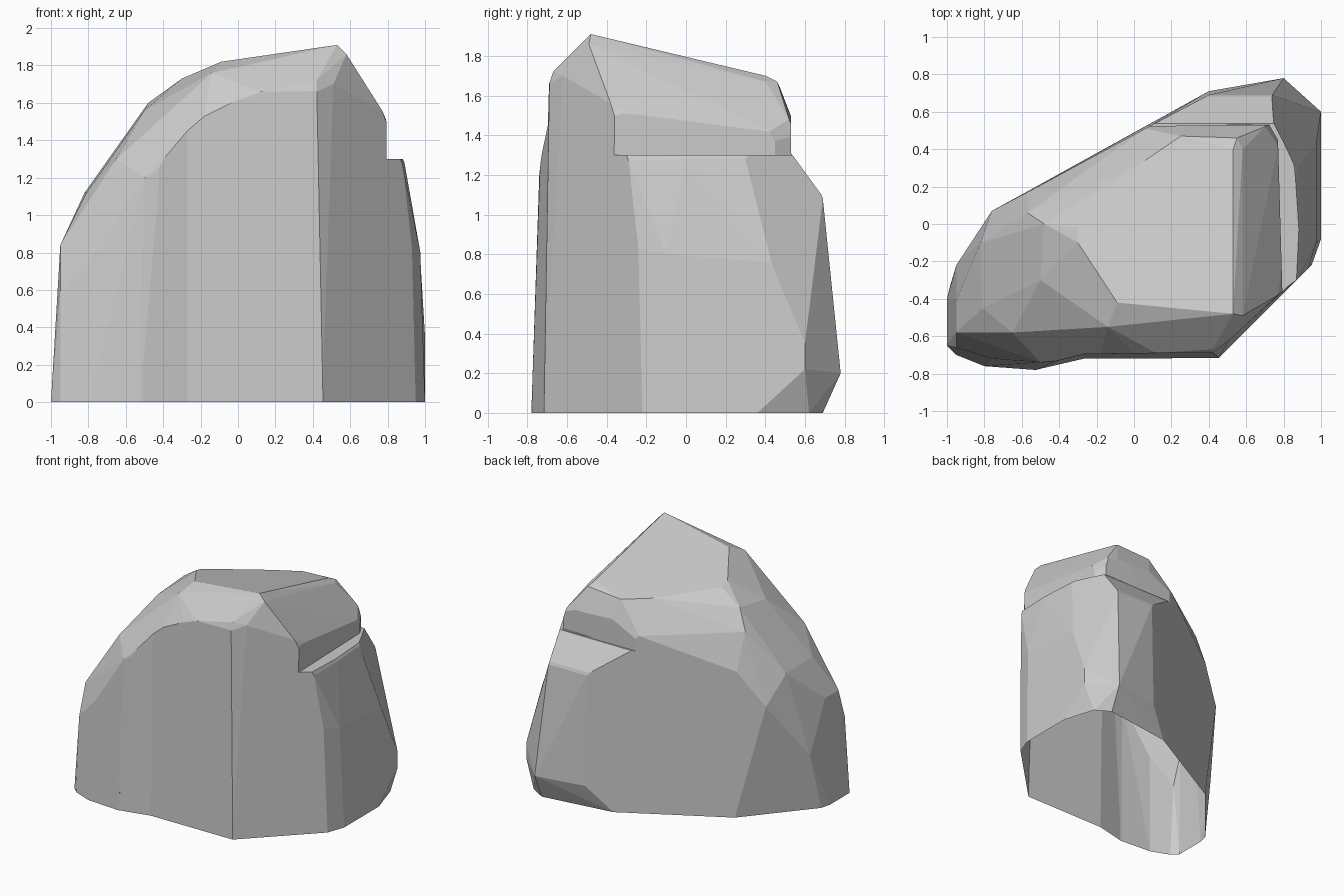
import bpy, bmesh
from math import radians

if "Cube" in bpy.data.objects:
    bpy.data.objects.remove(bpy.data.objects["Cube"])


def finish(bm, name):
    bmesh.ops.recalc_face_normals(bm, faces=bm.faces)
    mesh = bpy.data.meshes.new(name)
    bm.to_mesh(mesh)
    bm.free()
    obj = bpy.data.objects.new(name, mesh)
    bpy.context.collection.objects.link(obj)
    return obj


def hull(name, points, merge=3):
    bm = bmesh.new()
    for p in points:
        bm.verts.new(p)
    res = bmesh.ops.convex_hull(bm, input=bm.verts)
    junk = list({v for v in res["geom_interior"] + res["geom_unused"]
                 if isinstance(v, bmesh.types.BMVert) and v.is_valid})
    bmesh.ops.delete(bm, geom=junk, context="VERTS")
    bmesh.ops.dissolve_limit(bm, angle_limit=radians(merge), verts=bm.verts, edges=bm.edges)
    return finish(bm, name)


def prism(name, outline, z0, z1, lean=0):
    bm = bmesh.new()
    face = bm.faces.new([bm.verts.new((x, y, z0)) for x, y in outline])
    ext = bmesh.ops.extrude_face_region(bm, geom=[face])
    for v in ext["geom"]:
        if isinstance(v, bmesh.types.BMVert):
            v.co.z = z1
            v.co.y += lean
    return finish(bm, name)


# footprint, with the undercut back right corner
base = [(-1, -.40, 0), (-1, -.65, 0), (-.95, -.70, 0), (-.80, -.76, 0),
        (-.53, -.78, 0), (.45, -.72, 0), (.95, -.22, 0),
        (1, -.08, 0), (1, .36, 0), (.92, .62, 0), (.80, .69, 0), (.22, .61, 0),
        (-.56, .18, 0), (-.98, -.32, 0)]

# right and back shoulder
shoulder = [(1, .60, .22), (1, .60, .35), (.80, .78, .2), (.40, .71, .2),
            (.93, -.24, .83), (.975, -.10, .80), (.975, .43, .76),
            (.88, -.29, 1.27), (.89, 0, 1.28), (.87, .30, 1.28),
            (.76, .71, .83), (.74, .69, 1.08), (.40, .69, 1.08)]

# left flank and front wall rim
flank = [(-.95, -.41, .84), (-.95, -.58, .84), (-.95, -.66, .6),
         (-.95, -.22, .45), (-.76, .07, .90), (-.57, .17, 1.17),
         (-.82, -.10, 1.12), (-.81, -.45, 1.12), (-.76, -.72, .8),
         (-.65, -.58, 1.30), (-.50, -.74, 1.20), (-.35, -.71, 1.36),
         (-.18, -.70, 1.52), (0, -.69, 1.62), (.12, -.69, 1.66),
         (.42, -.69, 1.66), (.51, -.62, 1.70)]

# sloping crown
crown = [(.53, -.48, 1.91), (.53, .40, 1.70), (.25, .47, 1.65), (.06, .34, 1.66),
         (-.30, -.02, 1.71), (-.30, -.10, 1.73), (-.18, -.27, 1.775),
         (-.09, -.42, 1.82), (-.14, -.55, 1.76), (.58, -.49, 1.86),
         (.58, .40, 1.67), (.70, .52, 1.48), (.77, -.38, 1.56),
         (.77, .42, 1.42), (.06, .51, 1.42), (-.48, 0, 1.60),
         (-.50, -.30, 1.56), (-.57, .06, 1.45), (.42, -.67, 1.72), (.55, .46, 1.67)]

rock = hull("rock", base + shoulder + flank + crown)

# ledge notch round the right and back, its sloping rear, and the flat front wall
slope = [(.53, 1.31), (.69, 1.09), (1.2, .39), (1.2, 2.3), (.53, 2.3)]
cutters = [
    prism("ledge_cutter", [(.80, -.6), (.77, .45), (.72, .535), (-.3, .515),
                           (-.3, 1.2), (1.4, 1.2), (1.4, -.6)], 1.3, 2.3),
    hull("rear_slope_cutter", [(x, y, z) for x in (-.1, 1.4) for y, z in slope], 1),
    prism("front_wall_cutter", [(-.51, -.778), (-.27, -.722), (.47, -.718),
                                (.47, -1), (-.51, -1)], -.1, 2, .035)]
for c in cutters:
    cut = rock.modifiers.new(c.name, "BOOLEAN")
    cut.operation = "DIFFERENCE"
    cut.solver = "EXACT"
    cut.object = c

# bake the cuts and open the underside
bm = bmesh.new()
bm.from_object(rock, bpy.context.evaluated_depsgraph_get())
rock.modifiers.clear()
bmesh.ops.delete(bm, geom=[f for f in bm.faces if f.calc_center_median().z < .005],
                 context="FACES")
bm.to_mesh(rock.data)
bm.free()
for c in cutters:
    bpy.data.objects.remove(c)
